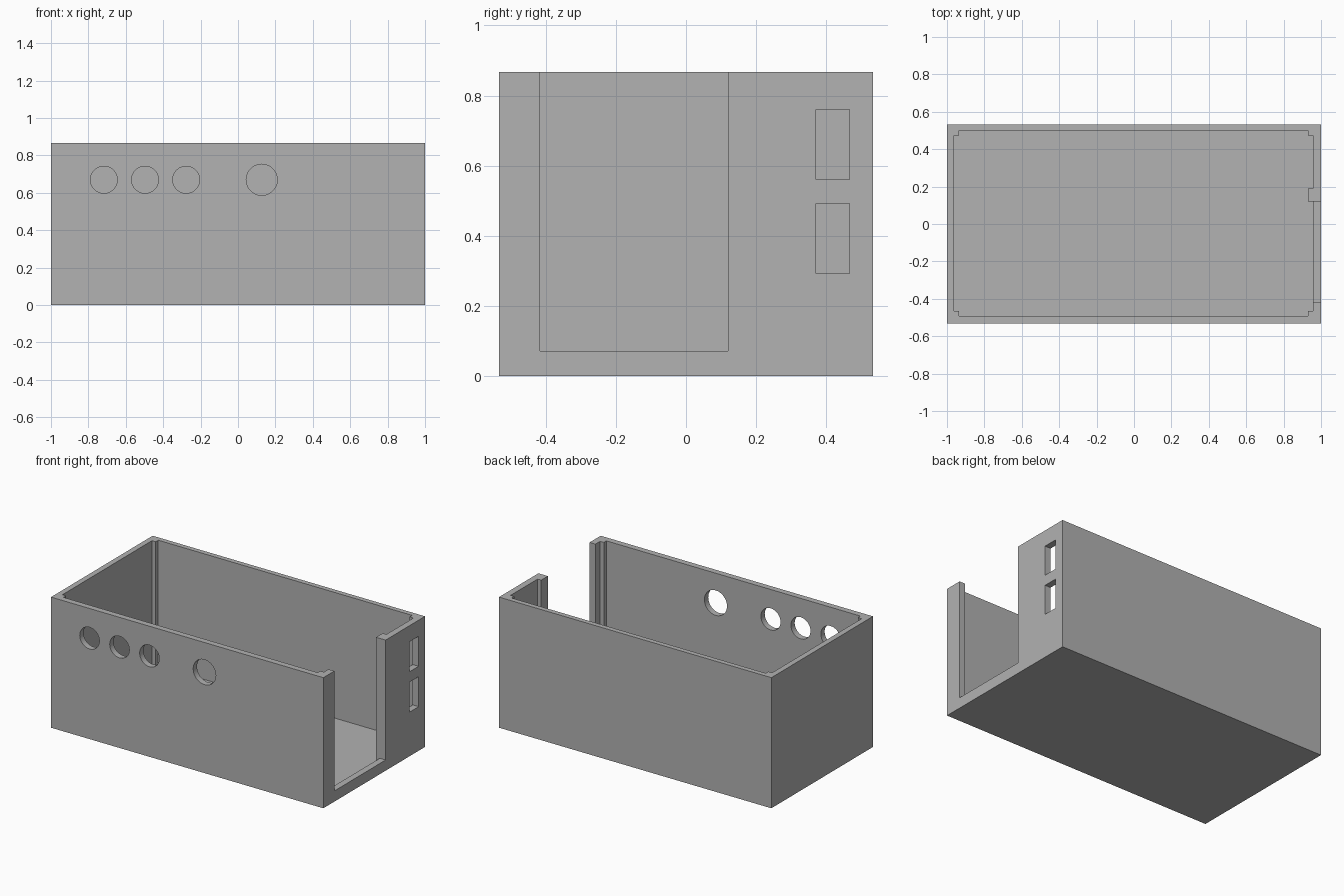
import bpy, bmesh
from mathutils import Matrix, Vector

if "Cube" in bpy.data.objects:
    bpy.data.objects.remove(bpy.data.objects["Cube"], do_unlink=True)

W, D, H = 1.0, 0.533, 0.867        # half width, half depth, height
FLOOR = 0.033
X0, X1, Y0, Y1 = -0.963, 0.957, -0.493, 0.5   # inner wall faces
POST = 0.027                       # corner post size

grey = bpy.data.materials.new("plain_grey")
grey.use_nodes = True
grey.diffuse_color = (0.445, 0.445, 0.445, 1)
grey.node_tree.nodes["Principled BSDF"].inputs["Base Color"].default_value = grey.diffuse_color


def add_object(name, bm):
    bmesh.ops.recalc_face_normals(bm, faces=bm.faces)
    mesh = bpy.data.meshes.new(name)
    bm.to_mesh(mesh)
    bm.free()
    mesh.materials.append(grey)
    ob = bpy.data.objects.new(name, mesh)
    bpy.context.collection.objects.link(ob)
    return ob


def box(name, lo, hi):
    lo, hi = Vector(lo), Vector(hi)
    bm = bmesh.new()
    bmesh.ops.create_cube(bm, size=1, matrix=Matrix.Translation((lo + hi) / 2)
                          @ Matrix.Diagonal((*(hi - lo), 1)))
    return add_object(name, bm)


def prism(name, outline, z0, z1):
    bm = bmesh.new()
    face = bm.faces.new([bm.verts.new((x, y, z0)) for x, y in outline])
    top = bmesh.ops.extrude_face_region(bm, geom=[face])["geom"]
    bmesh.ops.translate(bm, vec=(0, 0, z1 - z0),
                        verts=[v for v in top if isinstance(v, bmesh.types.BMVert)])
    return add_object(name, bm)


def front_hole(name, x, z, radius):
    bm = bmesh.new()
    bmesh.ops.create_cone(bm, cap_ends=True, segments=48, radius1=radius, radius2=radius,
                          depth=0.2, matrix=Matrix.Translation((x, -D, z))
                          @ Matrix.Rotation(1.5707963, 4, "X"))
    return add_object(name, bm)


def cut(target, cutter):
    cutter.hide_render = True
    mod = target.modifiers.new("cut", "BOOLEAN")
    mod.operation, mod.solver, mod.object = "DIFFERENCE", "EXACT", cutter
    bpy.context.view_layer.objects.active = target
    bpy.ops.object.modifier_apply(modifier=mod.name)
    bpy.data.objects.remove(cutter, do_unlink=True)


# Solid case body
case = box("open_case", (-W, -D, 0), (W, D, H))

# Cavity, leaving a post in each corner and a rib beside the side opening
RIB = (0.12, 0.19)
cavity = [
    (X0 + POST, Y0), (X1 - POST, Y0), (X1 - POST, Y0 + POST), (X1, Y0 + POST),
    (X1, RIB[0]), (X1 - POST, RIB[0]), (X1 - POST, RIB[1]), (X1, RIB[1]),
    (X1, Y1 - POST), (X1 - POST, Y1 - POST), (X1 - POST, Y1), (X0 + POST, Y1),
    (X0 + POST, Y1 - POST), (X0, Y1 - POST), (X0, Y0 + POST), (X0 + POST, Y0 + POST),
]
cut(case, prism("cavity_cutter", cavity, FLOOR, H + 0.1))

# Tall side opening with a low sill
cut(case, box("opening_cutter", (X1 - 0.015, -0.417, 0.071), (W + 0.1, RIB[0], H + 0.1)))

# Two port windows in the same side
for z in (0.293, 0.561):
    cut(case, box("port_cutter", (0.85, 0.371, z), (W + 0.1, 0.466, z + 0.199)))

# Round holes in the front wall
for x, r in ((-0.717, 0.072), (-0.497, 0.072), (-0.277, 0.072), (0.127, 0.083)):
    cut(case, front_hole("hole_cutter", x, 0.67, r))

# Flat walls, smooth hole rims
bpy.ops.object.select_all(action="DESELECT")
case.select_set(True)
bpy.context.view_layer.objects.active = case
bpy.ops.object.shade_smooth_by_angle(angle=0.52)
